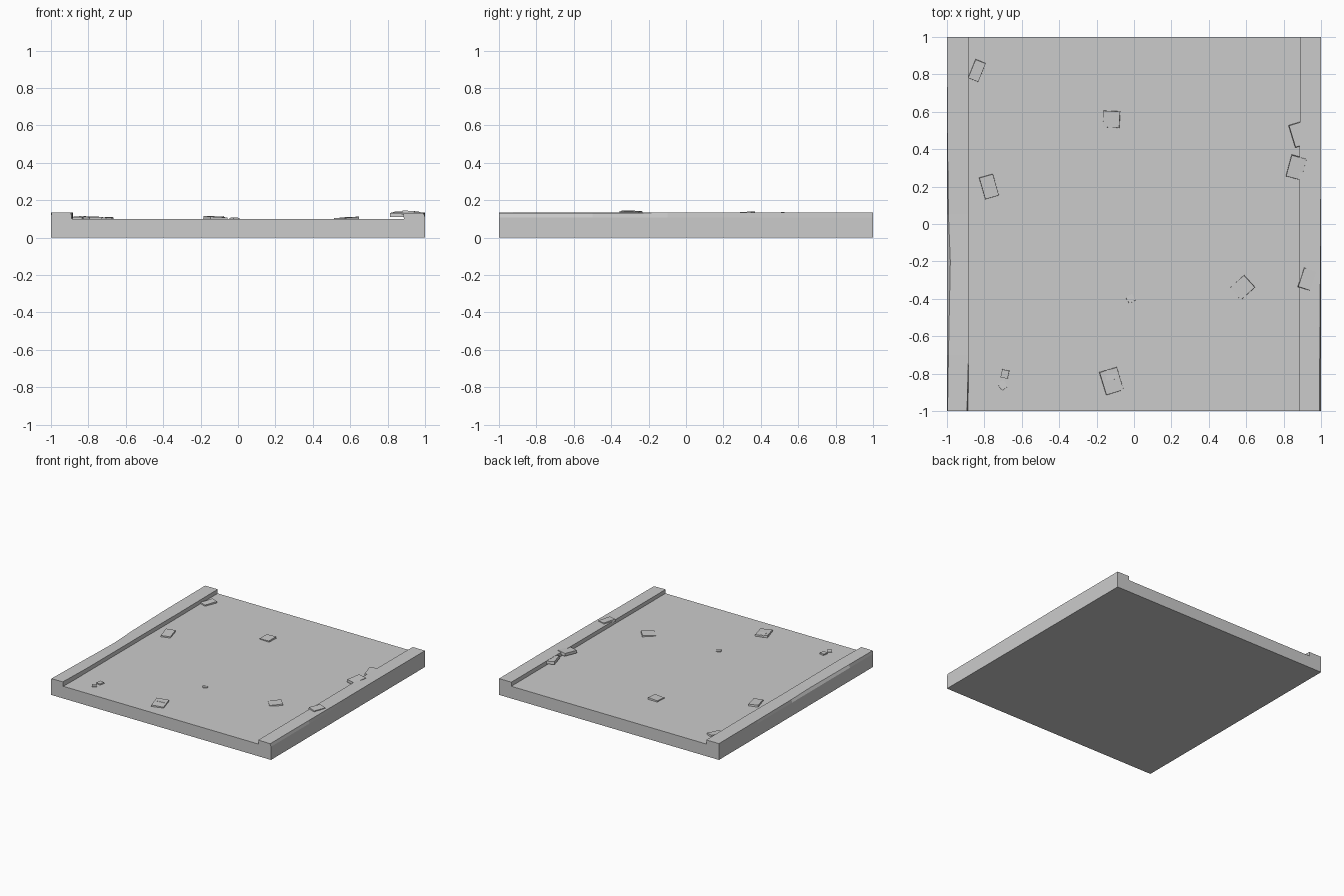
import bpy, bmesh, math
from mathutils import Matrix, Euler

SLAB_TOP = 0.10


def finish(bm, name):
    bmesh.ops.recalc_face_normals(bm, faces=bm.faces)
    mesh = bpy.data.meshes.new(name)
    bm.to_mesh(mesh)
    bm.free()
    ob = bpy.data.objects.new(name, mesh)
    bpy.context.collection.objects.link(ob)
    return ob


def box(name, size, loc, rot=(0, 0, 0), taper=1.0):
    bm = bmesh.new()
    bmesh.ops.create_cube(bm, size=1)
    for v in bm.verts:
        if v.co.z > 0:
            v.co.x *= taper
            v.co.y *= taper
    m = (Matrix.Translation(loc) @ Euler([math.radians(a) for a in rot]).to_matrix().to_4x4()
         @ Matrix.Diagonal((*size, 1)))
    bm.transform(m)
    return finish(bm, name)


def curb(name, side, inner, stations):
    # stations: y, inset of worn outer top edge, top height, inner edge shift
    bm = bmesh.new()
    rings = []
    for y, inset, top, shift in stations:
        profile = [(inner, SLAB_TOP - 0.03), (inner - shift, top),
                   (1 - inset, top - inset * 0.3), (1, SLAB_TOP + 0.008),
                   (1, SLAB_TOP - 0.03)]
        rings.append([bm.verts.new((side * x, y, z)) for x, z in profile])
    for a, b in zip(rings, rings[1:]):
        for i in range(5):
            j = (i + 1) % 5
            bm.faces.new((a[i], a[j], b[j], b[i]))
    bm.faces.new(rings[0])
    bm.faces.new(rings[-1])
    return finish(bm, name)


# Road slab
box("road_slab", (2, 2, SLAB_TOP), (0, 0, SLAB_TOP / 2))

# Raised, slightly worn curbs along both sides
curb("left_curb", -1, 0.885,
     [(-1, 0.003, 0.135, -0.008), (-0.7, 0.008, 0.134, 0), (-0.2, 0.018, 0.133, 0),
      (0.05, 0.008, 0.133, 0), (0.5, 0.002, 0.134, 0.003), (1, 0.001, 0.134, 0)])
curb("right_curb", 1, 0.888,
     [(-1, 0.008, 0.133, 0.003), (-0.5, 0.006, 0.134, 0.003), (-0.1, 0.002, 0.134, 0.002),
      (0.4, 0.001, 0.135, 0.002), (1, 0.001, 0.134, 0)])

# Loose flat stones: x, y, width, length, top height, tilt x, tilt y, spin
STONES = [
    (-0.840, 0.820, 0.060, 0.110, 0.112, 2, 2, -22),
    (-0.775, 0.200, 0.078, 0.122, 0.112, 2, 1, 16),
    (-0.120, 0.560, 0.090, 0.090, 0.110, 3, -3, -3),
    (0.885, 0.480, 0.085, 0.125, 0.133, 1, 3, 17),
    (0.868, 0.302, 0.085, 0.120, 0.136, 4, 0, -15),
    (0.580, -0.340, 0.090, 0.105, 0.108, 4, -1, -48),
    (0.926, -0.295, 0.070, 0.110, 0.142, -2, 4, -18),
    (-0.018, -0.400, 0.040, 0.040, 0.106, -3, 3, 30),
    (-0.690, -0.802, 0.040, 0.045, 0.110, 2, -2, -12),
    (-0.702, -0.862, 0.040, 0.045, 0.107, -2, 2, 35),
    (-0.120, -0.840, 0.100, 0.130, 0.112, 2, 3, 17),
    (-0.125, -0.805, 0.060, 0.060, 0.113, -2, 3, 12),
]
for i, (x, y, w, l, top, tx, ty, spin) in enumerate(STONES, 1):
    h = 0.022
    box(f"loose_stone_{i}", (w, l, h), (x, y, top - h / 2), (tx, ty, spin), 0.96)
